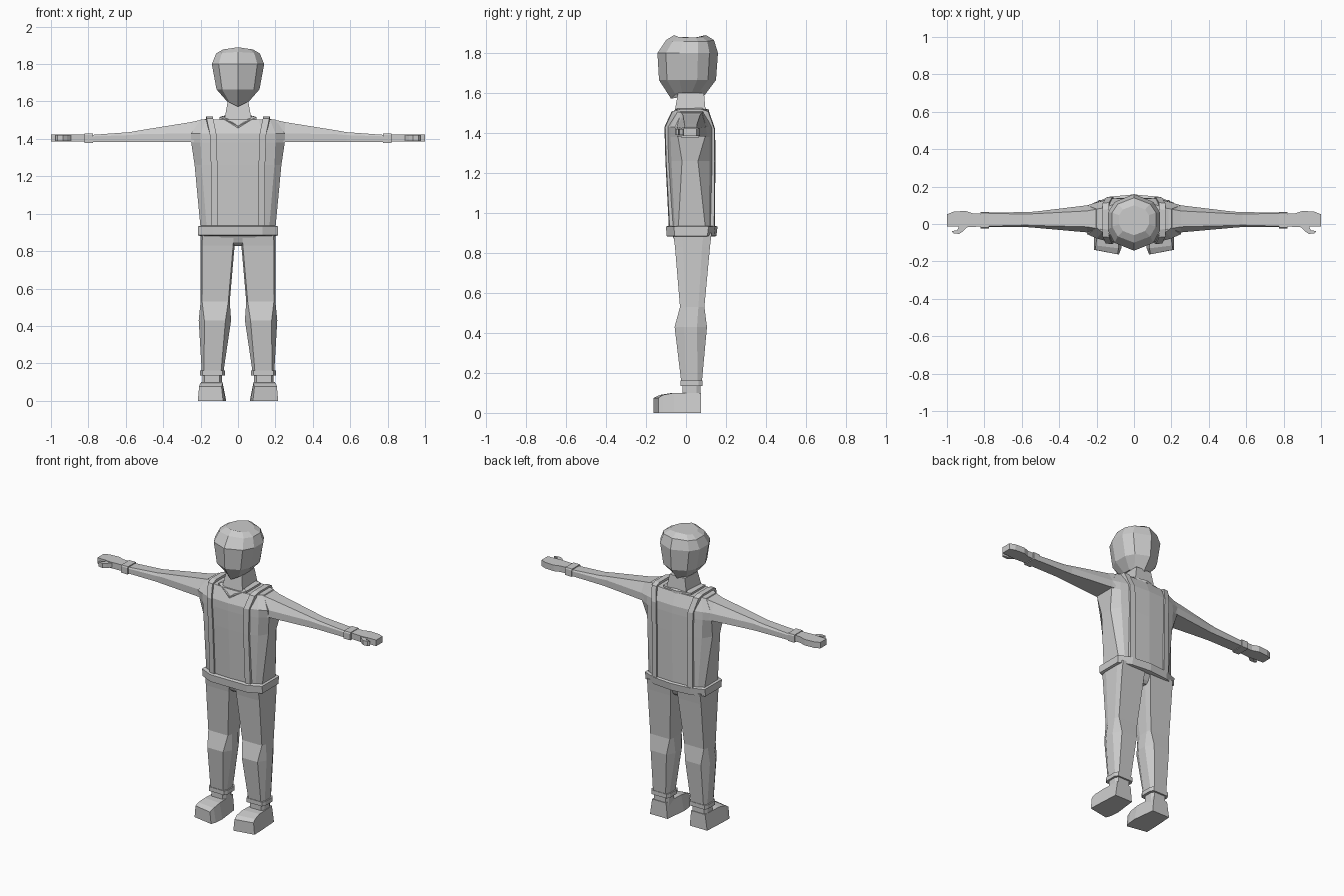
import bpy, bmesh

grey = bpy.data.materials.new("plain grey")
grey.diffuse_color = (0.6, 0.6, 0.6, 1)


def loft(name, rings):
    """Skin a stack of equal-length point rings and cap both ends."""
    bm = bmesh.new()
    vs = [[bm.verts.new(p) for p in r] for r in rings]
    n = len(vs[0])
    for a, b in zip(vs, vs[1:]):
        for i in range(n):
            j = (i + 1) % n
            bm.faces.new((a[i], a[j], b[j], b[i]))
    bm.faces.new(vs[0][::-1])
    bm.faces.new(vs[-1])
    bmesh.ops.recalc_face_normals(bm, faces=bm.faces)
    me = bpy.data.meshes.new(name)
    bm.to_mesh(me)
    bm.free()
    me.materials.append(grey)
    ob = bpy.data.objects.new(name, me)
    bpy.context.collection.objects.link(ob)
    return ob


def pair(name, rings):
    """Build a part on the +x side and its mirrored twin."""
    for side, s in (("left", 1), ("right", -1)):
        loft(side + "_" + name, [[(s * x, y, z) for x, y, z in r] for r in rings])


def sym(half):
    """Close a front-to-back half outline whose ends lie on x = 0."""
    return half + [(-x, y, z) for x, y, z in half[-2:0:-1]]


# Head: ten-sided rings with a ridge down the face and the back
def head_ring(z, w, f, b, drop=0.0):
    d = b - f
    pts = [(0, 0), (0.74, 0.14), (1, 0.36), (1, 0.67), (0.74, 0.86), (0, 1)]
    return sym([(w * x, f + d * t, z - drop * x) for x, t in pts])


loft("head", [head_ring(1.572, 0.06, -0.075, 0.08, -0.03),
              head_ring(1.665, 0.115, -0.135, 0.15),
              head_ring(1.80, 0.14, -0.143, 0.16),
              head_ring(1.865, 0.117, -0.10, 0.14, 0.008),
              head_ring(1.89, 0.08, -0.06, 0.10, 0.012)])


# Neck and collar
def box_ring(z, w, f, b):
    return [(-w, f, z), (w, f, z), (w, b, z), (-w, b, z)]


loft("neck", [box_ring(1.49, 0.075, -0.06, 0.10), box_ring(1.60, 0.055, -0.04, 0.09)])
pair("collar", [[(0, -0.088, 1.452), (0, -0.092, 1.468), (0, -0.06, 1.468), (0, -0.06, 1.452)],
                [(0.10, -0.055, 1.50), (0.10, -0.055, 1.517), (0.075, -0.045, 1.522), (0.075, -0.045, 1.50)],
                [(0.10, 0.09, 1.50), (0.10, 0.09, 1.517), (0.07, 0.08, 1.525), (0.07, 0.08, 1.50)],
                [(0, 0.115, 1.50), (0, 0.115, 1.517), (0, 0.09, 1.525), (0, 0.09, 1.50)]])


# Torso: broad front and back with wide bevels to the sides
def torso_ring(z, w, cw, f, b, sf, sb):
    return sym([(0, f, z), (cw * 0.65, f + 0.006, z), (cw, f + 0.025, z), (w, sf, z),
                (w, sb, z), (cw, b - 0.025, z), (cw * 0.65, b - 0.006, z), (0, b, z)])


loft("torso", [torso_ring(0.90, 0.198, 0.165, -0.08, 0.14, -0.04, 0.10),
               torso_ring(1.26, 0.232, 0.195, -0.098, 0.142, -0.02, 0.06),
               torso_ring(1.38, 0.25, 0.20, -0.102, 0.142, -0.04, 0.095),
               torso_ring(1.43, 0.25, 0.20, -0.102, 0.14, -0.055, 0.10),
               torso_ring(1.505, 0.20, 0.17, -0.068, 0.11, -0.02, 0.08)])

# Shoulder straps, continuing as thin strips down the front and back
path = [(-0.086, 0.93), (-0.103, 1.26), (-0.108, 1.43), (-0.072, 1.508), (-0.03, 1.52),
        (0.08, 1.52), (0.115, 1.508), (0.146, 1.42), (0.147, 1.26), (0.145, 0.93)]
rings = []
for y, z in path:
    x = 0.11 + 0.025 * max(0, (z - 1.40) / 0.12)
    inner = y + (0.025 if y < 0 else -0.025)
    zi = z - 0.02 if z > 1.5 else z
    rings.append([(x, y, z), (x + 0.035, y + (0.004 if y < 0 else -0.004), z),
                  (x + 0.035, inner, zi), (x, inner, zi)])
pair("shoulder_strap", rings)


# Belt and pelvis
def belt_ring(z, w, f, b):
    return sym([(0, f, z), (0.13, f, z), (w, f + 0.04, z), (w, b - 0.045, z), (0.13, b - 0.012, z), (0, b, z)])


loft("belt", [belt_ring(0.882, 0.205, -0.09, 0.14), belt_ring(0.885, 0.215, -0.097, 0.152),
              belt_ring(0.932, 0.215, -0.10, 0.158), belt_ring(0.936, 0.20, -0.088, 0.148)])
loft("pelvis", [box_ring(0.828, 0.03, -0.03, 0.09), box_ring(0.845, 0.05, -0.05, 0.105),
                box_ring(0.905, 0.14, -0.075, 0.13)])


# Legs: bevelled sections with a shaped knee
def leg_ring(z, x0, x1, y0, y1, cx, cy):
    return [(x0 + cx, y0, z), (x1 - cx, y0, z), (x1, y0 + cy, z), (x1, y1 - cy, z),
            (x1 - cx, y1, z), (x0 + cx, y1, z), (x0, y1 - cy, z), (x0, y0 + cy, z)]


pair("leg", [leg_ring(0.14, 0.08, 0.193, -0.022, 0.078, 0.012, 0.02),
             leg_ring(0.43, 0.037, 0.21, -0.057, 0.105, 0.03, 0.05),
             leg_ring(0.53, 0.044, 0.20, -0.03, 0.092, 0.008, 0.03),
             leg_ring(0.83, 0.018, 0.20, -0.055, 0.12, 0.008, 0.04),
             leg_ring(0.90, 0.012, 0.20, -0.065, 0.128, 0.01, 0.04)])
pair("trouser_cuff", [leg_ring(z, 0.07, 0.202, -0.028, 0.083, 0.012, 0.02) for z in (0.135, 0.162)])
pair("ankle", [leg_ring(z, 0.086, 0.19, -0.018, 0.072, 0.012, 0.02) for z in (0.06, 0.14)])


# Shoes: sloped toe, flared sole, turned slightly outward
def shoe_ring(yi, yo, h, b0, b1, t0, t1):
    return [(b0, yi, 0), (b1, yo, 0), (t1, yo, h), (t0, yi, h)]


pair("shoe", [shoe_ring(-0.162, -0.138, 0.075, 0.08, 0.215, 0.088, 0.208),
              shoe_ring(-0.13, -0.115, 0.09, 0.068, 0.215, 0.083, 0.204),
              shoe_ring(-0.07, -0.06, 0.10, 0.063, 0.213, 0.083, 0.196),
              shoe_ring(0.076, 0.076, 0.10, 0.08, 0.205, 0.09, 0.19)])


# Arms: six-sided, tapering to nearly rectangular wrists
def arm_ring(x, zt, zm, y0, y1, t0, t1, zb=1.383):
    return [(x, y0, zb), (x, y0, zm), (x, t0, zt), (x, t1, zt), (x, y1, zm), (x, y1, zb)]


pair("arm", [arm_ring(0.17, 1.508, 1.43, -0.075, 0.115, -0.03, 0.085),
             arm_ring(0.25, 1.49, 1.43, -0.045, 0.10, -0.015, 0.07),
             arm_ring(0.53, 1.445, 1.425, -0.02, 0.066, -0.008, 0.055),
             arm_ring(0.58, 1.436, 1.42, -0.016, 0.064, -0.006, 0.054),
             arm_ring(0.80, 1.42, 1.413, -0.016, 0.06, -0.012, 0.056)])
pair("wrist_cuff", [arm_ring(x, 1.428, 1.42, -0.024, 0.064, -0.02, 0.06, 1.379) for x in (0.775, 0.822)])


# Hands and thumbs: flat outlines given thickness
def slab(name, outline, z0, z1):
    pair(name, [[(x, y, z) for x, y in outline] for z in (z0, z1)])


slab("hand", [(0.80, -0.012), (0.90, -0.018), (0.94, -0.014), (1.0, -0.012), (1.0, 0.052),
              (0.965, 0.066), (0.90, 0.07), (0.86, 0.056), (0.80, 0.054)], 1.385, 1.424)
slab("thumb", [(0.885, -0.01), (0.915, -0.04), (0.935, -0.053), (0.965, -0.05), (0.975, -0.038),
               (0.945, -0.033), (0.935, -0.01)], 1.39, 1.42)
